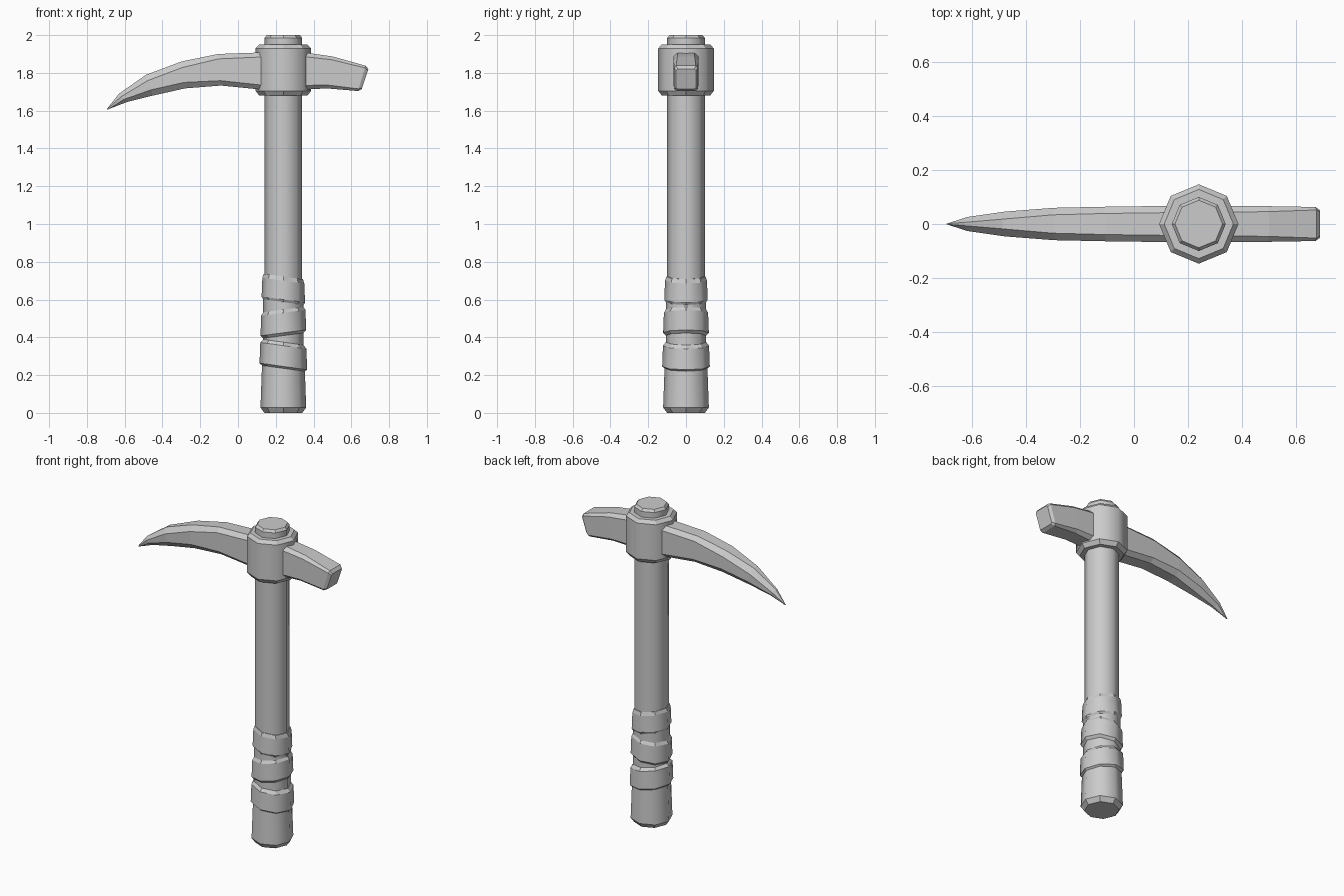
import bpy
import bmesh
from math import cos, sin, pi, radians
from mathutils import Vector

cube = bpy.data.objects.get("Cube")
if cube:
    bpy.data.objects.remove(cube, do_unlink=True)

AXIS_X = 0.24  # the handle stands off centre
SIDES = 8


def make_material(name, colour):
    material = bpy.data.materials.new(name)
    material.use_nodes = True
    material.diffuse_color = colour
    shader = next(n for n in material.node_tree.nodes if n.type == 'BSDF_PRINCIPLED')
    shader.inputs["Base Color"].default_value = colour
    return material


grey = make_material("plain grey", (0.6, 0.6, 0.6, 1))


def loft(name, rings, smooth_angle=None):
    """Skin a list of equal vertex rings and close both ends."""
    bm = bmesh.new()
    loops = [[bm.verts.new(p) for p in ring] for ring in rings]
    count = len(rings[0])
    for low, high in zip(loops, loops[1:]):
        for i in range(count):
            j = (i + 1) % count
            bm.faces.new((low[i], low[j], high[j], high[i]))
    bm.faces.new(loops[0][::-1])
    bm.faces.new(loops[-1])
    bmesh.ops.remove_doubles(bm, verts=bm.verts[:], dist=0.0005)
    bmesh.ops.recalc_face_normals(bm, faces=bm.faces[:])
    mesh = bpy.data.meshes.new(name)
    bm.to_mesh(mesh)
    bm.free()
    mesh.materials.append(grey)
    part = bpy.data.objects.new(name, mesh)
    bpy.context.collection.objects.link(part)
    if smooth_angle:
        # Round the sides only; the rims stay crisp
        for face in mesh.polygons:
            face.use_smooth = abs(face.normal.z) < 0.25
        for edge in mesh.edges:
            a, b = (mesh.vertices[v].co for v in edge.vertices)
            edge.use_edge_sharp = abs((b - a).normalized().z) < smooth_angle
    return part


def turned(name, profile, tilt=0.0):
    """Eight-sided turned part; tilt is the rise per unit of x."""
    rings = []
    for radius, z in profile:
        ring = []
        for i in range(SIDES):
            a = 2 * pi * i / SIDES
            x, y = radius * cos(a), radius * sin(a)
            ring.append(Vector((AXIS_X + x, y, z + tilt * x)))
        rings.append(ring)
    return loft(name, rings, 0.5)


# Handle, with its end showing above the collar
turned("shaft", [(0.1, 0.1), (0.1, 1.98), (0.1, 1.985), (0.088, 2.0)])
turned("collar", [(0.128, 1.68), (0.147, 1.705), (0.147, 1.93), (0.128, 1.95)])

# Grip with three slanted wraps
turned("pommel", [(0.1, 0), (0.121, 0.028), (0.113, 0.25), (0.105, 0.3)])
turned("grip_core", [(0.107, 0.3), (0.107, 0.62)])
for name, radius, low, high, tilt in (
        ("lower_wrap", 0.128, 0.228, 0.378, -0.14),
        ("middle_wrap", 0.123, 0.406, 0.552, 0.13),
        ("upper_wrap", 0.117, 0.582, 0.722, -0.14)):
    turned(name, [(0.104, low), (radius - 0.002, low + 0.018),
                  (radius - 0.006, high - 0.022), (0.104, high)], tilt)

# Head: x and z of the top edge, x and z of the bottom edge,
# outer half width, inner half width, chamfer depth
SECTIONS = (
    (-0.695, 1.608, -0.69, 1.606, 0.001, 0.0005, 0.0),
    (-0.63, 1.69, -0.59, 1.645, 0.026, 0.006, 0.02),
    (-0.487, 1.79, -0.45, 1.68, 0.046, 0.018, 0.032),
    (-0.3, 1.86, -0.28, 1.718, 0.06, 0.034, 0.032),
    (-0.106, 1.9, -0.09, 1.733, 0.064, 0.039, 0.026),
    (0.12, 1.908, 0.12, 1.712, 0.067, 0.042, 0.024),
    (0.36, 1.907, 0.36, 1.712, 0.067, 0.044, 0.022),
    (0.5, 1.887, 0.47, 1.718, 0.066, 0.046, 0.018),
    (0.676, 1.838, 0.635, 1.704, 0.063, 0.052, 0.012),
    (0.69, 1.82, 0.655, 1.714, 0.052, 0.044, 0.008),
)
rings = []
for xt, zt, xb, zb, outer, inner, chamfer in SECTIONS:
    top, bottom = Vector((xt, 0, zt)), Vector((xb, 0, zb))
    step = (bottom - top).normalized() * chamfer
    half = [(top, inner), (top + step, outer), (bottom - step, outer), (bottom, inner)]
    ring = [p + Vector((0, w, 0)) for p, w in half]
    ring += [p - Vector((0, w, 0)) for p, w in reversed(half)]
    rings.append(ring)
loft("pick_head", rings)
